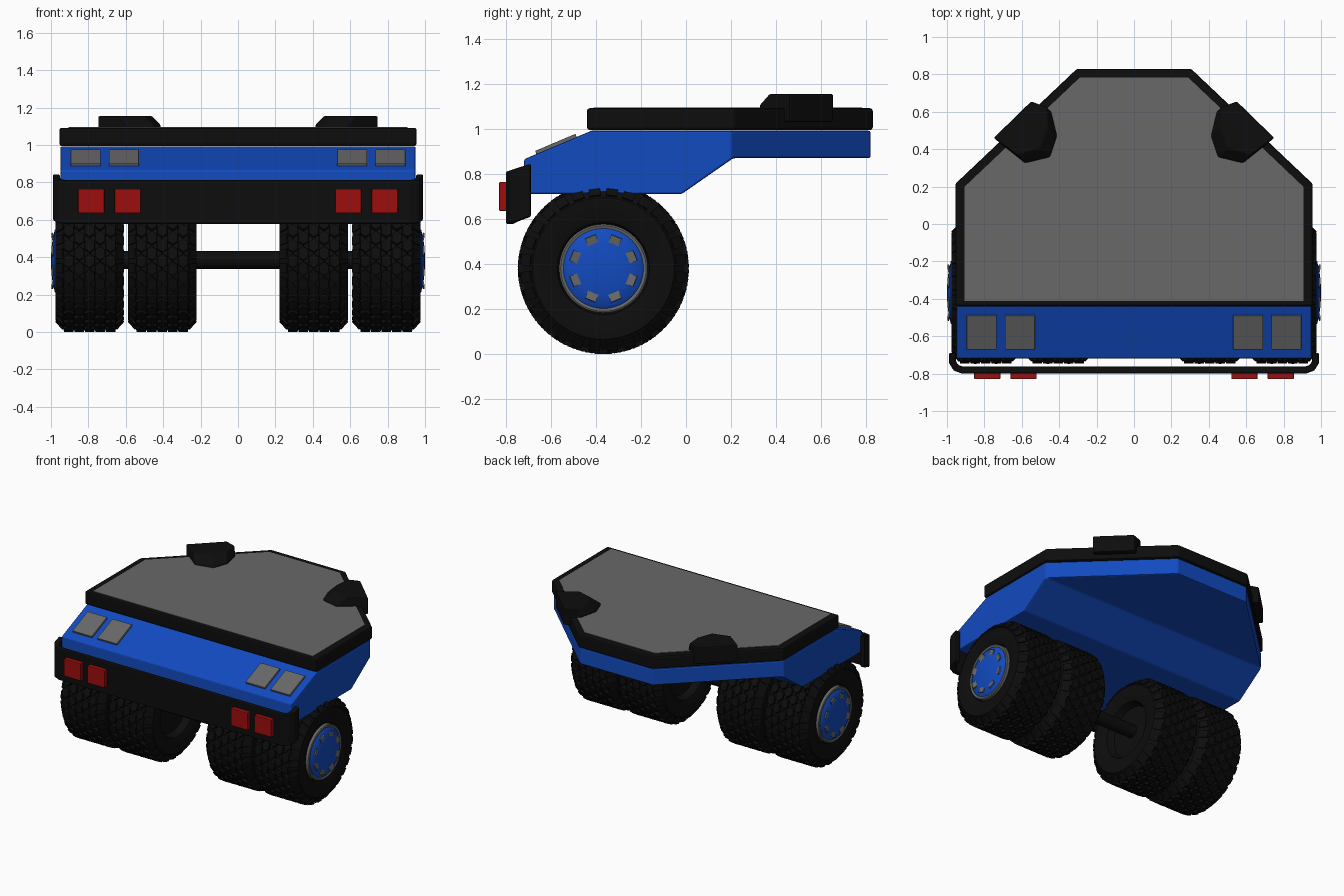
import bpy, bmesh, math
from mathutils import Matrix, Vector

old = bpy.data.objects.get("Cube")
if old:
    bpy.data.objects.remove(old, do_unlink=True)


def material(name, rgb):
    m = bpy.data.materials.new(name)
    m.use_nodes = True
    col = (*rgb, 1)
    m.diffuse_color = col
    bsdf = m.node_tree.nodes["Principled BSDF"]
    bsdf.inputs["Base Color"].default_value = col
    bsdf.inputs["Roughness"].default_value = 0.6
    return m


BLUE = material("body blue", (0.006, 0.07, 0.53))
BLACK = material("rubber black", (0.004, 0.004, 0.004))
GREY = material("panel grey", (0.14, 0.14, 0.14))
RED = material("lamp red", (0.34, 0.004, 0.004))


def finish(bm, name, mat, bevel=0, smooth=False):
    bmesh.ops.recalc_face_normals(bm, faces=bm.faces)
    me = bpy.data.meshes.new(name)
    bm.to_mesh(me)
    bm.free()
    me.materials.append(mat)
    ob = bpy.data.objects.new(name, me)
    bpy.context.collection.objects.link(ob)
    if bevel:
        mod = ob.modifiers.new("soft edges", "BEVEL")
        mod.width, mod.segments = bevel, 2
    if smooth:
        bpy.ops.object.select_all(action="DESELECT")
        ob.select_set(True)
        bpy.context.view_layer.objects.active = ob
        bpy.ops.object.shade_smooth_by_angle(angle=math.radians(35))
    return ob


def extrude(points, vec):
    """Closed solid from a polygon pushed along a vector."""
    bm = bmesh.new()
    face = bm.faces.new([bm.verts.new(p) for p in points])
    out = bmesh.ops.extrude_face_region(bm, geom=[face])
    top = [v for v in out["geom"] if isinstance(v, bmesh.types.BMVert)]
    bmesh.ops.translate(bm, vec=vec, verts=top)
    return bm


def box(name, loc, size, mat, tilt=0, bevel=0.005):
    bm = bmesh.new()
    bmesh.ops.create_cube(bm, size=1, matrix=Matrix.Translation(loc)
                          @ Matrix.Rotation(tilt, 4, "X") @ Matrix.Diagonal((*size, 1)))
    return finish(bm, name, mat, bevel)


def lathe(profile, steps=56):
    """Revolve (x, radius) points around the x axis."""
    bm = bmesh.new()
    vs = [bm.verts.new((x, 0, r)) for x, r in profile]
    es = [bm.edges.new(pair) for pair in zip(vs, vs[1:])]
    bmesh.ops.spin(bm, geom=vs + es, cent=(0, 0, 0), axis=(1, 0, 0),
                   angle=math.tau, steps=steps)
    bmesh.ops.remove_doubles(bm, verts=bm.verts, dist=0.0005)
    return bm


# Hull: side profile pushed across the width, rear corners sliced off
side = [(-0.72, 0.71), (-0.72, 0.865), (-0.42, 0.992), (0.82, 0.992),
        (0.82, 0.87), (0.21, 0.87), (-0.02, 0.71)]
bm = extrude([(-0.95, y, z) for y, z in side], (1.9, 0, 0))
for s in (-1, 1):
    bmesh.ops.bisect_plane(bm, geom=bm.verts[:] + bm.edges[:] + bm.faces[:],
                           plane_co=(s * 0.95, 0.2, 0), plane_no=(s * 0.62, 0.65, 0),
                           clear_outer=True)
    bmesh.ops.holes_fill(bm, edges=[e for e in bm.edges if e.is_boundary])
finish(bm, "hull", BLUE, 0.012)


# Deck slab and its inset panel
def deck_outline(w, front, corner, back_w, back, z):
    half = [(w, front), (w, corner), (back_w, back)]
    return [(x, y, z) for x, y in half] + [(-x, y, z) for x, y in reversed(half)]


finish(extrude(deck_outline(0.955, -0.44, 0.215, 0.305, 0.83, 0.995), (0, 0, 0.097)),
       "deck_rim", BLACK, 0.012)
finish(extrude(deck_outline(0.905, -0.412, 0.2, 0.29, 0.783, 1.087), (0, 0, 0.008)),
       "deck_panel", GREY)

# Corner pads: outer edge upright, inner edges sloping in at the top
pad = [(0.55, 0.655), (0.75, 0.46), (0.583, 0.326), (0.45, 0.358), (0.412, 0.47), (0.444, 0.604)]
for s, label in ((1, "left"), (-1, "right")):
    bm = extrude([(s * x, y, 1.03) for x, y in pad], (0, 0, 0.075))
    bm.faces.ensure_lookup_table()
    cap = next(f for f in bm.faces if all(v.co.z > 1.1 for v in f.verts))
    out = bmesh.ops.extrude_face_region(bm, geom=[cap])
    bmesh.ops.delete(bm, geom=[cap], context="FACES_ONLY")
    for v in out["geom"]:
        if isinstance(v, bmesh.types.BMVert):
            depth = 1.2 - (s * v.co.x + v.co.y)
            shift = min(max(depth, 0) * 0.15, 0.05)
            v.co += Vector((s * shift, shift, 0.05))
    finish(bm, "corner_pad_" + label, BLACK, 0.008)

# Wraparound bumper, leaning back at its ends
half = [(0.92, -0.8), (0.965, -0.783), (0.988, -0.745), (0.99, -0.69)]
path = [(-x, y) for x, y in reversed(half)] + half
bm = bmesh.new()
rows = []
for base in (0.577, 0.812):
    rows.append([bm.verts.new((x, y, base + 0.3 * (y + 0.8))) for x, y in path])
for i in range(len(path) - 1):
    bm.faces.new((rows[0][i], rows[0][i + 1], rows[1][i + 1], rows[1][i]))
bumper = finish(bm, "bumper", BLACK)
for p in bumper.data.polygons:
    if p.normal.y > 0.01:
        bumper.data.flip_normals()
        break
mod = bumper.modifiers.new("thickness", "SOLIDIFY")
mod.thickness, mod.offset = 0.038, -1
mod = bumper.modifiers.new("soft edges", "BEVEL")
mod.width, mod.segments = 0.008, 2

# Lamps on the bumper and on the sloping nose
slope = math.atan2(0.127, 0.3)
for s, label in ((1, "left"), (-1, "right")):
    for x, place in ((0.59, "inner"), (0.785, "outer")):
        box(f"red_lamp_{place}_{label}", (s * x, -0.81, 0.7), (0.14, 0.04, 0.13), RED)
    for x, place in ((0.61, "inner"), (0.815, "outer")):
        box(f"nose_lamp_{place}_{label}", (s * x, -0.576, 0.928), (0.16, 0.195, 0.026),
            GREY, slope, 0.003)

# Wheels
CY, CZ = -0.367, 0.38
rim = [(0.115, 0), (0.115, 0.185), (0.165, 0.205), (0.182, 0.25), (0.182, 0.315), (0.138, 0.364)]
tyre = [(-x, r) for x, r in rim] + rim[::-1]


def add_tread(bm, count=28):
    for row in range(-2, 3):
        for i in range(count):
            a = math.tau * (i + 0.5 * (row % 2)) / count
            bmesh.ops.create_cone(bm, cap_ends=True, segments=6, radius1=0.042,
                                  radius2=0.037, depth=0.024,
                                  matrix=Matrix.Rotation(a, 4, "X")
                                  @ Matrix.Translation((row * 0.056, 0, 0.367))
                                  @ Matrix.Diagonal((0.8, 1, 1, 1)))
    for s in (-1, 1):
        for i in range(count):
            a = math.tau * (i + 0.5) / count
            bmesh.ops.create_cube(bm, size=1, matrix=Matrix.Rotation(a, 4, "X")
                                  @ Matrix.Translation((s * 0.158, 0, 0.342))
                                  @ Matrix.Rotation(s * 0.84, 4, "Y")
                                  @ Matrix.Diagonal((0.055, 0.05, 0.016, 1)))


for s, label in ((1, "left"), (-1, "right")):
    for x, place in ((0.405, "inner"), (0.793, "outer")):
        bm = lathe(tyre)
        add_tread(bm)
        bmesh.ops.translate(bm, vec=(s * x, CY, CZ), verts=bm.verts)
        finish(bm, f"{place}_tyre_{label}", BLACK, smooth=True)

    # Domed hub, trim ring and eight vent plates
    for name, prof, mat in (
            ("hub_cap", [(0.9, 0.182), (0.968, 0.18), (0.98, 0.165), (0.992, 0.11),
                         (0.998, 0.06), (1, 0)], BLUE),
            ("trim_ring", [(0.9, 0.197), (0.973, 0.197), (0.977, 0.19), (0.973, 0.178),
                           (0.9, 0.178)], GREY)):
        bm = lathe([(s * x, r) for x, r in prof])
        bmesh.ops.translate(bm, vec=(0, CY, CZ), verts=bm.verts)
        finish(bm, f"{name}_{label}", mat, smooth=True)
    bm = bmesh.new()
    for i in range(8):
        bmesh.ops.create_cube(bm, size=1, matrix=Matrix.Translation((0, CY, CZ))
                              @ Matrix.Rotation(math.tau * (i + 0.5) / 8, 4, "X")
                              @ Matrix.Translation((s * 0.988, 0, 0.128))
                              @ Matrix.Rotation(s * 0.21, 4, "Y")
                              @ Matrix.Diagonal((0.009, 0.05, 0.05, 1)))
    finish(bm, "hub_vents_" + label, GREY)

# Axle joining both wheel pairs
bm = lathe([(-0.7, 0), (-0.7, 0.047), (0.7, 0.047), (0.7, 0)], 24)
bmesh.ops.translate(bm, vec=(0, CY, CZ + 0.005), verts=bm.verts)
finish(bm, "axle", BLACK, smooth=True)
